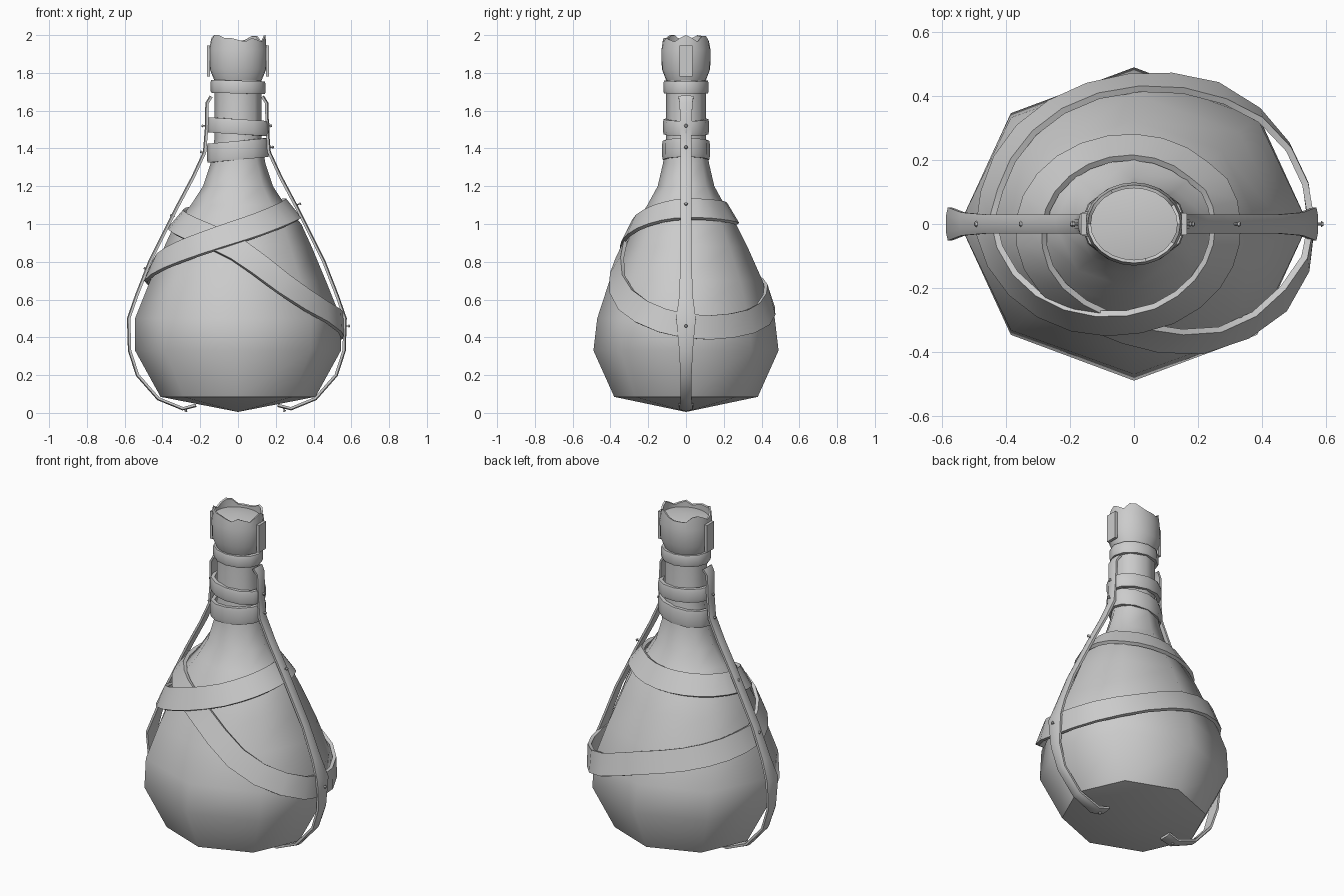
import bpy, bmesh, math, random
from mathutils import Vector, Matrix

if "Cube" in bpy.data.objects:
    bpy.data.objects.remove(bpy.data.objects["Cube"])

random.seed(4)

# body profile: z, half width in x, half depth in y
PROFILE = [(0.005, 0, 0), (0.085, .41, .38), (0.33, .545, .49), (0.5, .545, .47), (0.7, .465, .405),
           (0.88, .39, .325), (1.0, .335, .265), (1.1, .25, .205), (1.2, .185, .15),
           (1.32, .145, .122), (1.45, .125, .105), (1.8, .125, .105)]


def radii(z):
    for (z0, a0, b0), (z1, a1, b1) in zip(PROFILE, PROFILE[1:]):
        if z <= z1:
            f = (z - z0) / (z1 - z0)
            return a0 + f * (a1 - a0), b0 + f * (b1 - b0)
    return PROFILE[-1][1:]


def surface(deg, z, off=0):
    a = math.radians(deg)
    rx, ry = radii(z)
    return Vector(((rx + off) * math.cos(a), (ry + off) * math.sin(a), z))


def make(name, verts, faces, angle=40):
    me = bpy.data.meshes.new(name)
    me.from_pydata([tuple(v) for v in verts], [], faces)
    bm = bmesh.new()
    bm.from_mesh(me)
    bmesh.ops.remove_doubles(bm, verts=bm.verts, dist=1e-5)
    bmesh.ops.recalc_face_normals(bm, faces=bm.faces)
    bm.to_mesh(me)
    bm.free()
    ob = bpy.data.objects.new(name, me)
    bpy.context.collection.objects.link(ob)
    bpy.context.view_layer.objects.active = ob
    ob.select_set(True)
    bpy.ops.object.shade_smooth_by_angle(angle=math.radians(angle))
    ob.select_set(False)
    return ob


def skin(name, sections, closed_path=False, caps=True, angle=40):
    """Bridge a row of equal closed cross-sections."""
    n, m = len(sections[0]), len(sections)
    verts = [p for s in sections for p in s]
    faces = []
    for i in range(m if closed_path else m - 1):
        j = (i + 1) % m
        for k in range(n):
            l = (k + 1) % n
            faces.append((i * n + k, i * n + l, j * n + l, j * n + k))
    if caps and not closed_path:
        faces += [tuple(range(n)), tuple(range((m - 1) * n, m * n))]
    return make(name, verts, faces, angle)


def interp(keys, t):
    """Smooth interpolation through (t, value) keys."""
    for i in range(len(keys) - 1):
        (t0, v0), (t1, v1) = keys[i], keys[i + 1]
        if t <= t1:
            p, q = keys[max(i - 1, 0)], keys[min(i + 2, len(keys) - 1)]
            m0 = (v1 - p[1]) / (t1 - p[0]) * (t1 - t0)
            m1 = (q[1] - v0) / (q[0] - t0) * (t1 - t0)
            f = (t - t0) / (t1 - t0)
            return ((2*f**3 - 3*f*f + 1) * v0 + (f**3 - 2*f*f + f) * m0
                    + (3*f*f - 2*f**3) * v1 + (f**3 - f*f) * m1)
    return keys[-1][1]


# body: eight-sided flask
rings = []
for z, rx, ry in PROFILE[1:]:
    rings.append([surface(45 * k, z) for k in range(8)])
body = skin("flask_body", rings, caps=False, angle=60)
make("flask_base", [Vector((0, 0, .005))] + rings[0],
     [(0, 1 + k, 1 + (k + 1) % 8) for k in range(8)], 30)

# long strap wound twice round the body
KEYS = [(180, .755), (225, .86), (270, .965), (315, 1.05), (360, 1.085), (450, 1.06), (540, 1.03),
        (585, .98), (630, .865), (675, .60), (720, .46), (765, .485), (810, .62), (855, .70), (900, .755)]
sections = []
for i in range(48):
    d = 180 + 15 * i
    z = interp(KEYS, d)
    off = .02 + (.012 if d < 400 else 0)
    t = surface(d + 2, interp(KEYS, d + 2)) - surface(d - 2, interp(KEYS, d - 2))
    n = t.cross(surface(d, z + .03) - surface(d, z - .03)).normalized()
    w = n.cross(t).normalized()
    c, h = surface(d, z, off), .064
    sections.append([c - w * h, c + w * h, c + w * h - n * .02, c - w * h - n * .02])
skin("body_strap", sections, closed_path=True)


# bands round the neck
def band(name, z, half, rx, ry, tilt):
    secs = []
    for k in range(12):
        a = math.tau * k / 12
        dx, dy = math.cos(a), math.sin(a)
        zc = z + tilt * dx
        secs.append([(dx * (rx + r), dy * (ry + r), zc + h) for r, h in
                     ((-.025, -half), (-.004, -half), (0, -half * .6), (0, half * .6),
                      (-.004, half), (-.025, half))])
    skin(name, secs, closed_path=True)


band("neck_band_low", 1.39, .05, .165, .127, .015)
band("neck_band_mid", 1.515, .04, .167, .122, -.01)
band("neck_band_top", 1.725, .034, .146, .12, -.004)

# torn cloth collar at the mouth
N = 24
jag = [random.choice((1.965, 1.975, 1.985, 1.995, 2.0)) for _ in range(N)]
jag[0] = 2.0
secs = []
for k in range(N):
    a = math.tau * k / N
    x, y = math.cos(a), math.sin(a)
    secs.append([(x * rx, y * ry, z) for rx, ry, z in
                 ((.11, .095, 1.76), (.125, .105, 1.76), (.15, .128, 1.82), (.152, .13, 1.92),
                  (.145, .122, jag[k]), (.135, .112, jag[k] - .003), (.136, .113, 1.93))])
skin("cloth_collar", secs, closed_path=True)
rim = [(math.cos(math.tau * k / N) * .14, math.sin(math.tau * k / N) * .117, 1.945) for k in range(N)]
make("mouth_cover", rim + [(0, 0, 1.965)], [(k, (k + 1) % N, N) for k in range(N)])

# side straps: x, z, half width in y
PATH = [(.13, 1.675, .04), (.152, 1.64, .034), (.155, 1.5, .03), (.165, 1.38, .03), (.225, 1.25, .03),
        (.31, 1.09, .03), (.455, .8, .03), (.525, .62, .036), (.567, .5, .052), (.562, .33, .036),
        (.52, .2, .03), (.41, .075, .03), (.28, .022, .036), (.21, .04, .04)]
for side, name in ((1, "right"), (-1, "left")):
    secs = []
    for i, (x, z, w) in enumerate(PATH):
        a, b = PATH[max(i - 1, 0)], PATH[min(i + 1, len(PATH) - 1)]
        t = Vector((b[0] - a[0], 0, b[1] - a[1])).normalized()
        n = Vector((-t.z, 0, t.x))
        if side < 0:
            x += .012
        c = Vector((x, 0, z))
        sec = [c + n * .009 * s + Vector((0, y * w, 0)) for s, y in
               ((-1, -1), (.4, -1), (1, -.5), (1, .5), (.4, 1), (-1, 1))]
        secs.append([Vector((p.x * side, p.y, p.z)) for p in sec])
    skin(name + "_side_strap", secs)
    # plain tab against the collar
    tab = [[(side * x, y, z) for x, y in ((.148, -.034), (.165, -.034), (.165, .034), (.148, .034))]
           for z in (1.78, 1.945)]
    skin(name + "_collar_tab", tab)

# small nails: x, z, outward direction (x, z)
NAILS = [(.155, 1.52, 1, 0), (.165, 1.405, 1, .1), (.31, 1.1, 1, .4), (.567, .46, 1, 0), (.24, .03, .3, -1),
         (-.167, 1.52, -1, 0), (-.175, 1.38, -1, .1), (-.335, 1.04, -1, .3), (-.475, .76, -1, .3),
         (-.27, .03, -.3, -1)]
for i, (x, z, dx, dz) in enumerate(NAILS):
    d = Vector((dx, 0, dz)).normalized()
    rot = d.to_track_quat('Z', 'Y').to_matrix().to_4x4()
    m = Matrix.Translation((x, 0, z)) @ rot
    secs = [[m @ Vector((r * math.cos(k * math.pi / 3), r * math.sin(k * math.pi / 3), h))
             for k in range(6)] for r, h in ((.004, 0), (.004, .018), (.01, .018), (.006, .025))]
    skin(f"nail_{i + 1}", secs)
